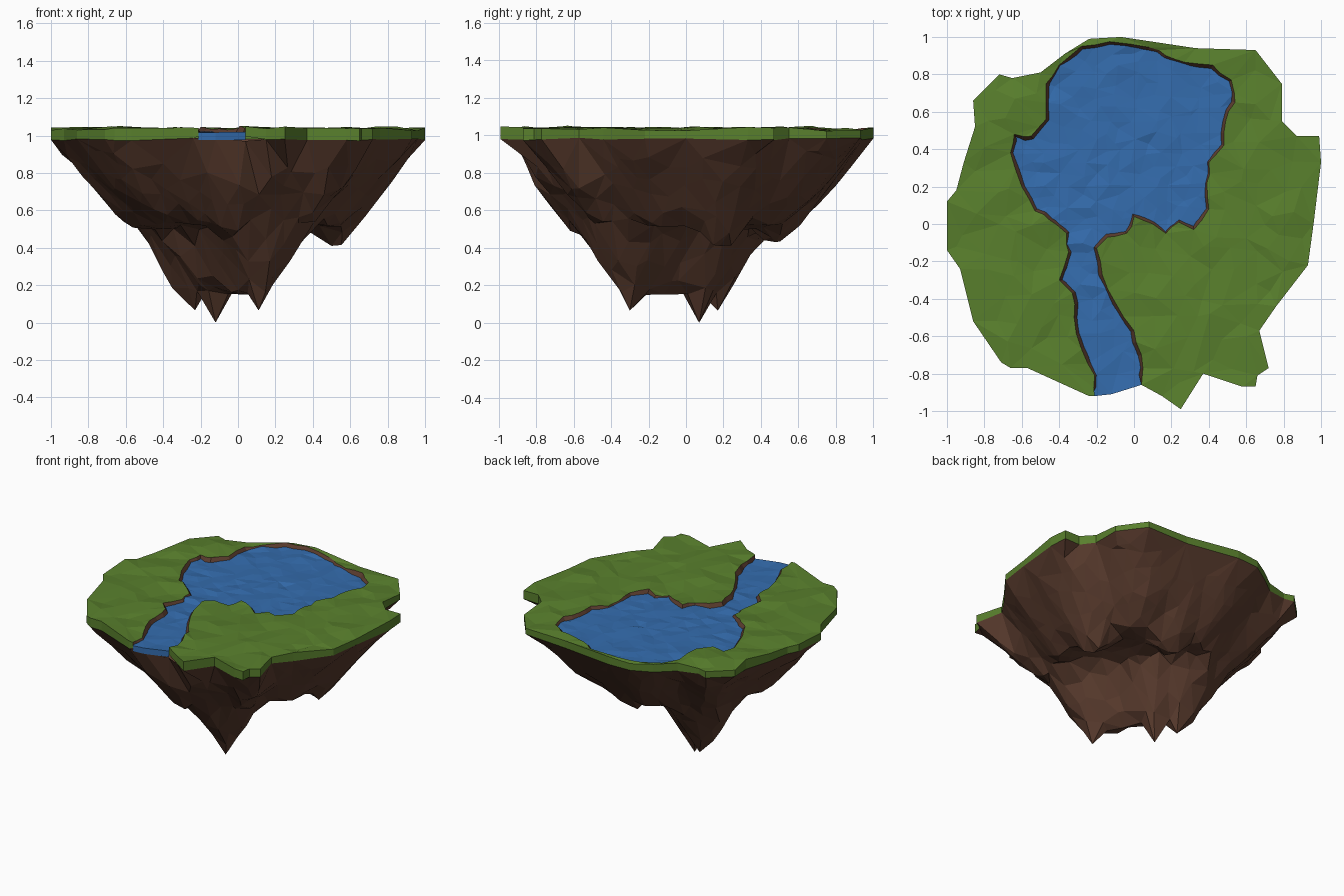
import bpy, bmesh, math, random
from mathutils import Vector, noise
from mathutils.geometry import delaunay_2d_cdt

if "Cube" in bpy.data.objects:
    bpy.data.objects.remove(bpy.data.objects["Cube"])

random.seed(4)

# Island rim, counter-clockwise from the right of the river mouth
RIM = [(.15, -.92), (.25, -.99), (.37, -.80), (.58, -.87), (.65, -.87), (.66, -.81), (.72, -.77),
       (.67, -.57), (.76, -.44), (.93, -.22), (.96, 0), (1, .33), (.99, .47), (.87, .47), (.79, .55),
       (.79, .75), (.65, .93), (.33, .94), (-.07, 1), (-.24, .99), (-.37, .91), (-.5, .81),
       (-.65, .78), (-.72, .80), (-.86, .66), (-.85, .52), (-.91, .33), (-.95, .18), (-1, .12),
       (-1, -.14), (-.93, -.24), (-.86, -.52), (-.71, -.74), (-.66, -.77), (-.57, -.77), (-.24, -.92)]
# Lake and river shore, clockwise from the left of the river mouth
SHORE = [(-.21, -.92), (-.21, -.81), (-.28, -.67), (-.32, -.5), (-.33, -.37), (-.40, -.3), (-.35, -.15),
         (-.36, -.05), (-.45, .02), (-.53, .07), (-.6, .2), (-.66, .38), (-.64, .48), (-.55, .47),
         (-.47, .56), (-.47, .75), (-.40, .85), (-.28, .95), (-.13, .975), (.08, .945), (.17, .90),
         (.27, .865), (.42, .85), (.52, .77), (.54, .65), (.49, .55), (.48, .42), (.40, .33), (.39, .22),
         (.40, .08), (.32, -.03), (.24, .01), (.17, -.05), (.1, 0), (0, .04), (-.04, -.05), (-.14, -.07),
         (-.2, -.13), (-.17, -.27), (-.1, -.42), (0, -.57), (.04, -.70), (.04, -.86)]
MOUTH = [(-.12, -.91)]


def crinkle(line, amount):
    """Add a nudged midpoint to each longer segment."""
    out = [line[0]]
    for a, b in zip(line, line[1:]):
        if math.dist(a, b) > .09:
            out.append(tuple((u + v) / 2 + random.uniform(-amount, amount) for u, v in zip(a, b)))
        out.append(b)
    return out


SHORE = crinkle(SHORE, .01)


def material(name, rgb):
    m = bpy.data.materials.new(name)
    m.diffuse_color = (*rgb, 1)
    m.use_nodes = True
    m.node_tree.nodes["Principled BSDF"].inputs["Base Color"].default_value = m.diffuse_color
    return m


GRASS = material("grass_green", (.1, .215, .026))
WATER = material("water_blue", (.034, .15, .42))
EARTH = material("earth_brown", (.105, .046, .028))


def interp(x, table):
    for (a, u), (b, v) in zip(table, table[1:]):
        if x <= b:
            return u + (v - u) * max(0, (x - a) / (b - a))
    return table[-1][1]


def inside(p, loop):
    hit = False
    for (ax, ay), (bx, by) in zip(loop, loop[1:] + loop[:1]):
        if (ay > p[1]) != (by > p[1]) and p[0] < ax + (p[1] - ay) / (by - ay) * (bx - ax):
            hit = not hit
    return hit


def edge_distance(p, loop):
    p, best = Vector(p), 9
    for a, b in zip(loop, loop[1:] + loop[:1]):
        a, b = Vector(a), Vector(b)
        f = max(0, min(1, (p - a).dot(b - a) / (b - a).length_squared))
        best = min(best, (a + (b - a) * f - p).length)
    return best


def sheet(bm, loop, height, step_x, step_y, extra=(), gap=.045):
    """Triangulated faceted sheet filling a loop, with jittered inner points."""
    pts = list(extra)
    for i in range(int(2 / step_x) + 1):
        for j in range(int(2 / step_y) + 1):
            p = (-1 + (i + random.uniform(-.35, .35) + .5 * (j % 2)) * step_x,
                 -1 + (j + random.uniform(-.35, .35)) * step_y)
            if inside(p, loop) and edge_distance(p, loop) > gap \
                    and all(math.dist(p, e) > .05 for e in extra):
                pts.append(p)
    n = len(loop)
    res = delaunay_2d_cdt([Vector(p) for p in loop + pts],
                          [(i, (i + 1) % n) for i in range(n)], [], 1, 1e-5)
    vs = [bm.verts.new((v.x, v.y, height(v.x, v.y))) for v in res[0]]
    for f in res[2]:
        bm.faces.new([vs[i] for i in f])


def finish(bm, name, mats):
    bmesh.ops.remove_doubles(bm, verts=bm.verts, dist=1e-4)
    me = bpy.data.meshes.new(name)
    bm.to_mesh(me)
    bm.free()
    for m in mats:
        me.materials.append(m)
    bpy.context.collection.objects.link(bpy.data.objects.new(name, me))


# Grass slab with green outer walls and brown sloping banks
def grass_z(x, y):
    return 1.036 + .024 * noise.noise((x * 7, y * 7, .3))


loop = RIM + SHORE
bm = bmesh.new()
sheet(bm, loop, grass_z, .12, .12)
n, k = len(loop), len(RIM)
low = []
for i, p in enumerate(loop):
    if i < k:
        low.append((*p, .98 + .02 * noise.noise((p[0] * 4, p[1] * 4, 2))))
    else:
        d = (Vector(loop[(i + 1) % n]) - Vector(loop[i - 1])).normalized()
        off = 0 if i in (k, n - 1) else .03
        low.append((p[0] + d.y * off, p[1] - d.x * off, .995))
for i in range(n):
    j = (i + 1) % n
    f = bm.faces.new([bm.verts.new(c) for c in (
        low[i], low[j], (*loop[j], grass_z(*loop[j])), (*loop[i], grass_z(*loop[i])))])
    f.material_index = int(k <= i < n - 1)
finish(bm, "grass_and_banks", [GRASS, EARTH])


# Rippled lake and river, with a blue face at the mouth
def water_z(x, y):
    return 1.015 + .014 * noise.noise((x * 6, y * 16, 5))


bm = bmesh.new()
sheet(bm, SHORE[::-1] + MOUTH, water_z, .11, .06, gap=.03)
lip = [SHORE[0], MOUTH[0], SHORE[-1]]
for a, b in zip(lip, lip[1:]):
    bm.faces.new([bm.verts.new(c) for c in (
        (*a, .975), (*b, .975), (*b, water_z(*b)), (*a, water_z(*a)))])
finish(bm, "water", [WATER])

# Hanging rock: a bowl, a diagonal core ridge, side lumps and pointed tips
OUTER = RIM + [SHORE[0]] + MOUTH + [SHORE[-1]]
BOWL = [(0, .5), (.5, .52), (.6, .53), (.7, .63), (.8, .74), (.9, .86), (1, .965)]
CORE = [(0, .15), (.06, .16), (.1, .22), (.14, .3), (.21, .41), (.26, .5), (.3, 1)]
RIDGE = Vector((-.26, .18)), Vector((.12, -.31))
TIPS = [(-.12, .07, 0), (-.23, .17, .065), (.11, -.3, .065)]
LUMPS = [(.5, .18, .41), (.1, .48, .43), (-.03, -.54, .46)]


def rim_fraction(x, y):
    """Share of the distance from centre to rim, rounder towards the middle."""
    best = 1e-6
    for (ax, ay), (bx, by) in zip(OUTER, OUTER[1:] + OUTER[:1]):
        den = x * (by - ay) - y * (bx - ax)
        if abs(den) > 1e-9:
            s = (ax * (by - ay) - ay * (bx - ax)) / den
            u = (ax * y - ay * x) / den
            if s > 0 and -1e-6 <= u <= 1 + 1e-6:
                best = max(best, s)
    t = 1 / best
    return t * t + (1 - t) * math.hypot(x, y) / .96


def rock_z(x, y):
    if edge_distance((x, y), OUTER) < 1e-4:
        return .98 + .02 * noise.noise((x * 4, y * 4, 2))
    z = interp(rim_fraction(x, y), BOWL) + .04 * noise.noise((x * 4, y * 4, 9))
    d = edge_distance((x, y), list(RIDGE))
    z = min(z, interp(d, CORE) + .08 * noise.noise((x * 8, y * 8, 1)))
    for tx, ty, tz in TIPS:
        z = min(z, tz + 1.7 * math.dist((x, y), (tx, ty)))
    for tx, ty, tz in LUMPS:
        z = min(z, tz + 1.3 * max(0, math.dist((x, y), (tx, ty)) - .06))
    return min(z, .95)


bm = bmesh.new()
sheet(bm, OUTER, rock_z, .09, .09, [p[:2] for p in TIPS + LUMPS], .05)
bmesh.ops.reverse_faces(bm, faces=bm.faces)
finish(bm, "hanging_rock", [EARTH])
